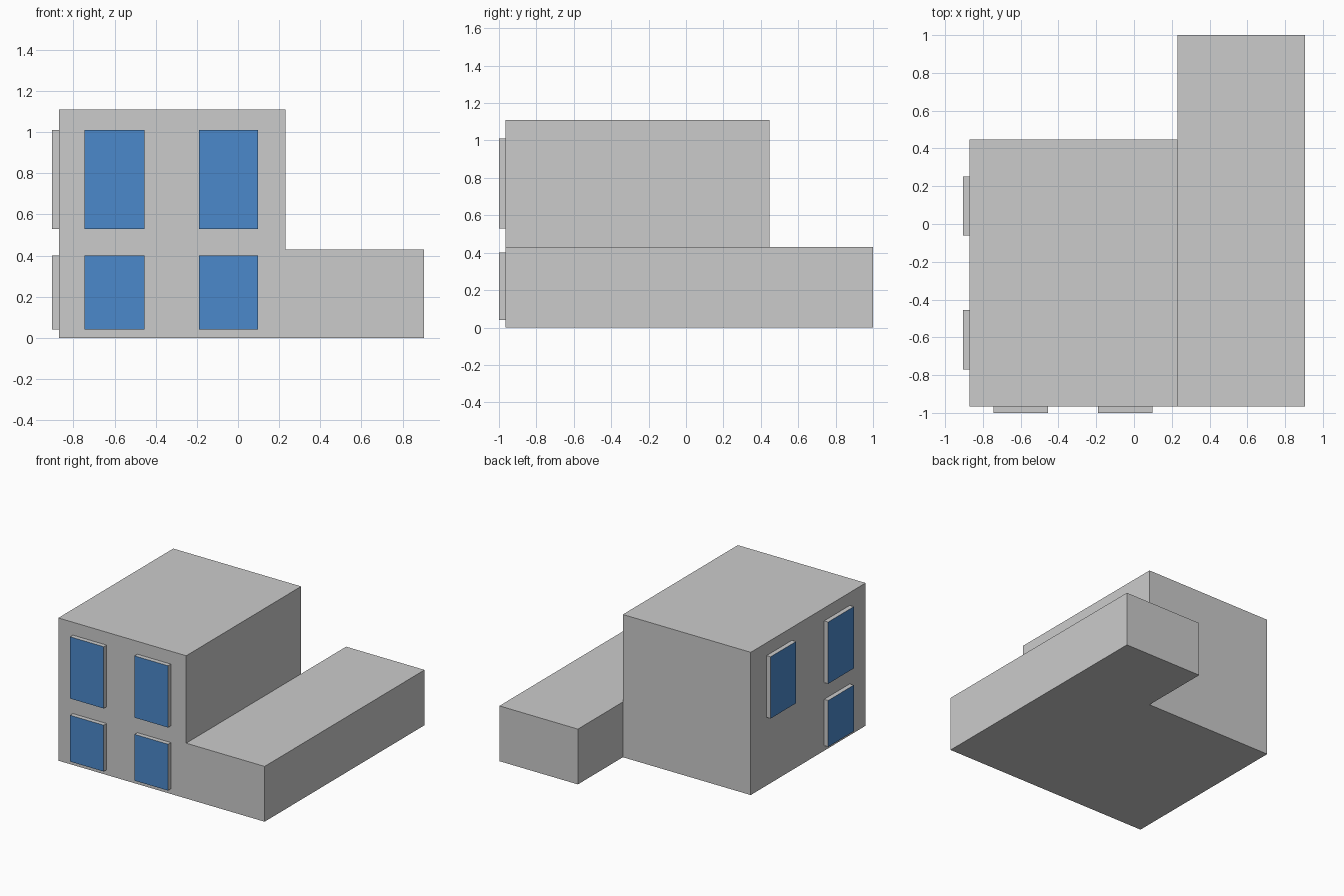
import bpy, bmesh
from mathutils import Vector

if "Cube" in bpy.data.objects:
    bpy.data.objects.remove(bpy.data.objects["Cube"])

glass = bpy.data.materials.new("blue_glass")
glass.diffuse_color = (0.07, 0.25, 0.6, 1)
glass.use_nodes = True
glass.node_tree.nodes["Principled BSDF"].inputs["Base Color"].default_value = glass.diffuse_color
frame = bpy.data.materials.new("grey_frame")
frame.diffuse_color = (0.45, 0.45, 0.45, 1)
frame.use_nodes = True
frame.node_tree.nodes["Principled BSDF"].inputs["Base Color"].default_value = frame.diffuse_color


def finish(bm, name):
    bmesh.ops.recalc_face_normals(bm, faces=bm.faces)
    mesh = bpy.data.meshes.new(name)
    bm.to_mesh(mesh)
    bm.free()
    obj = bpy.data.objects.new(name, mesh)
    bpy.context.collection.objects.link(obj)
    return obj


# House walls: one solid, low L-shaped footprint with the main block raised
def build_house():
    x0, x1, x2 = -0.87, 0.23, 0.905
    y0, y1, y2 = -0.965, 0.447, 1.0
    low, high = 0.43, 1.11
    pts = [(x0, y0), (x1, y0), (x2, y0), (x2, y2), (x1, y2), (x1, y1), (x0, y1)]
    bm = bmesh.new()
    v = [bm.verts.new((x, y, 0)) for x, y in pts]
    base = bm.faces.new(v)

    def raise_faces(faces, dz):
        out = bmesh.ops.extrude_face_region(bm, geom=faces, use_keep_orig=dz == low)["geom"]
        verts = [g for g in out if isinstance(g, bmesh.types.BMVert)]
        bmesh.ops.translate(bm, verts=verts, vec=(0, 0, dz))
        return [g for g in out if isinstance(g, bmesh.types.BMFace)]

    roof = raise_faces([base], low)[0]
    a = next(w for w in roof.verts if (w.co.xy - Vector((x1, y0))).length < 1e-4)
    b = next(w for w in roof.verts if (w.co.xy - Vector((x1, y1))).length < 1e-4)
    bmesh.utils.face_split(roof, a, b)
    main = [f for f in bm.faces if all(w.co.z > low - 1e-4 for w in f.verts)
            and f.calc_center_median().x < x1]
    raise_faces(main, high - low)
    # Remove the covered roof patch, then merge flat walls
    inner = [f for f in bm.faces if all(abs(w.co.z - low) < 1e-4 for w in f.verts)
             and f.calc_center_median().x < x1 - 0.05]
    bmesh.ops.delete(bm, geom=inner, context='FACES_ONLY')
    bmesh.ops.recalc_face_normals(bm, faces=bm.faces)
    bmesh.ops.dissolve_limit(bm, angle_limit=0.01, verts=bm.verts, edges=bm.edges)
    return finish(bm, "house_walls")


# Raised window: grey rim box with a blue outer pane facing `out`
def window(name, lo, hi, out):
    lo, hi, out = Vector(lo), Vector(hi), Vector(out)
    bm = bmesh.new()
    bmesh.ops.create_cube(bm, size=1)
    for w in bm.verts:
        w.co = Vector((lo[i] + (w.co[i] + 0.5) * (hi[i] - lo[i]) for i in range(3)))
    bm.normal_update()
    for f in bm.faces:
        f.material_index = 1 if f.normal.dot(out) > 0.9 else 0
    obj = finish(bm, name)
    obj.data.materials.append(None)
    obj.data.materials.append(glass)
    return obj


bpy.data.materials.remove(frame)
build_house()

lower, upper = (0.04, 0.40), (0.53, 1.01)
rows = {"lower": lower, "upper": upper}

# Front windows: two columns by two rows
for col, (xa, xb) in {"left": (-0.745, -0.455), "right": (-0.19, 0.098)}.items():
    for row, (za, zb) in rows.items():
        window(f"front_window_{row}_{col}", (xa, -1.0, za), (xb, -0.965, zb), (0, -1, 0))

# Side windows: none below the rear upper one
for col, row, ya, yb in (("front", "lower", -0.77, -0.455),
                         ("front", "upper", -0.77, -0.455),
                         ("rear", "upper", -0.06, 0.252)):
    za, zb = rows[row]
    window(f"side_window_{row}_{col}", (-0.905, ya, za), (-0.87, yb, zb), (-1, 0, 0))
